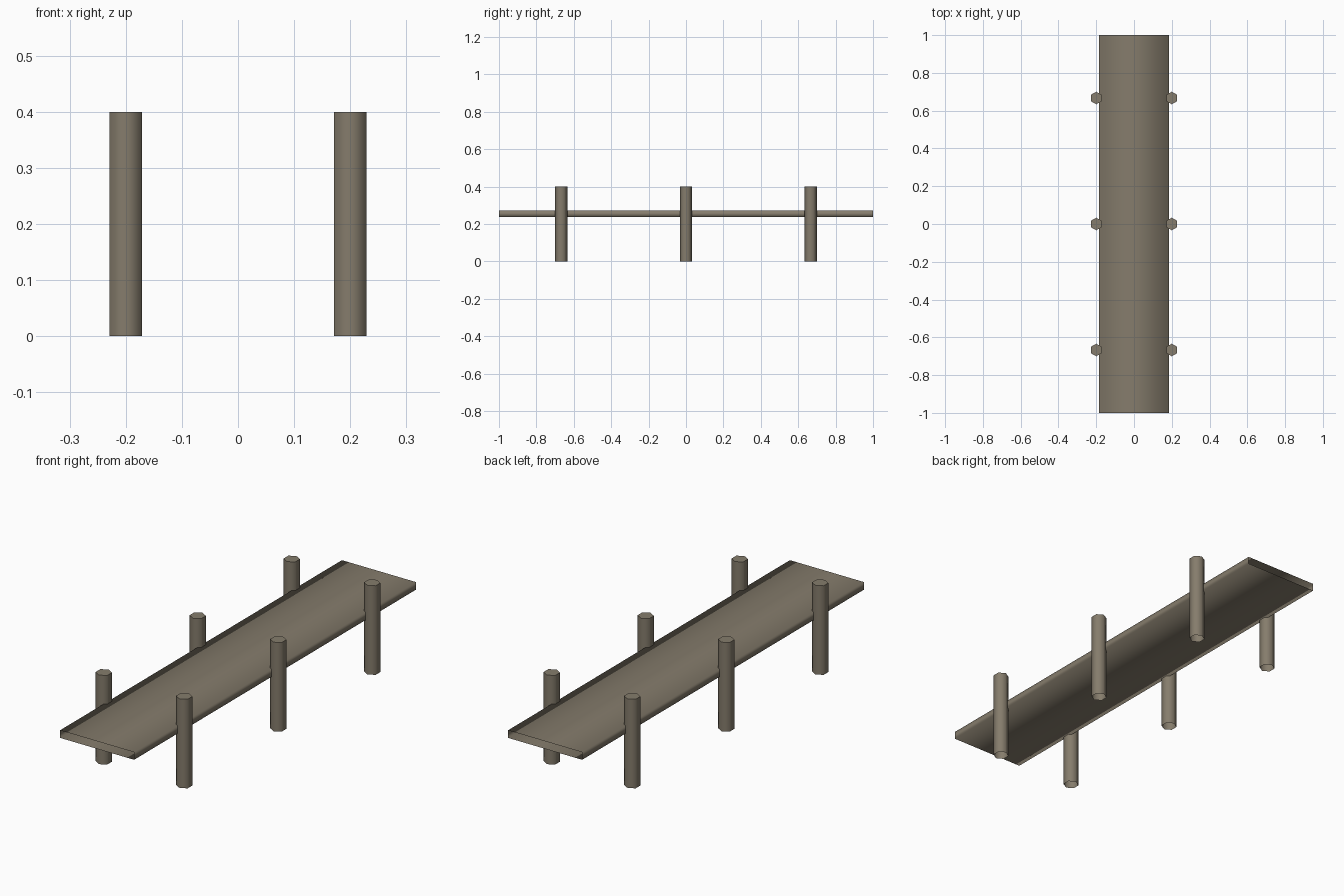
import bpy, bmesh, math

if "Cube" in bpy.data.objects:
    bpy.data.objects.remove(bpy.data.objects["Cube"])

# One weathered wood colour for everything
wood = bpy.data.materials.new("weathered_wood")
wood.diffuse_color = (0.235, 0.202, 0.150, 1)
wood.use_nodes = True
wood.node_tree.nodes["Principled BSDF"].inputs["Base Color"].default_value = wood.diffuse_color


def finish(bm, name):
    bmesh.ops.recalc_face_normals(bm, faces=bm.faces)
    mesh = bpy.data.meshes.new(name)
    bm.to_mesh(mesh)
    bm.free()
    mesh.materials.append(wood)
    obj = bpy.data.objects.new(name, mesh)
    bpy.context.collection.objects.link(obj)
    return obj


def tube(bm, start_ring, end_ring):
    """Open smooth tube between two rings of points."""
    a = [bm.verts.new(p) for p in start_ring]
    b = [bm.verts.new(p) for p in end_ring]
    n = len(a)
    for i in range(n):
        j = (i + 1) % n
        bm.faces.new((a[i], a[j], b[j], b[i])).smooth = True
    return b


# Deck: flat box section with open ends, soft shaded round its section
W, Z0, Z1 = 0.184, 0.237, 0.271
section = [(-W, Z0), (W, Z0), (W, Z1), (-W, Z1)]
bm = bmesh.new()
tube(bm, [(x, -1, z) for x, z in section], [(x, 1, z) for x, z in section])
finish(bm, "deck")

# Posts: six-sided, capped on top, open underneath
R, H = 0.0333, 0.4


def post(name, x, y):
    ring = [(R * math.cos(math.radians(30 + 60 * i)),
             R * math.sin(math.radians(30 + 60 * i))) for i in range(6)]
    bm = bmesh.new()
    tube(bm, [(px, py, 0) for px, py in ring], [(px, py, H) for px, py in ring])
    # separate cap ring keeps the top edge sharp
    cap = bm.faces.new([bm.verts.new((px, py, H)) for px, py in ring])
    cap.normal_update()
    obj = finish(bm, name)
    # make sure the cap faces up
    for p in obj.data.polygons:
        if len(p.vertices) == 6 and p.normal.z < 0:
            p.flip()
    obj.location = (x, y, 0)


for side, x in (("left", -0.2), ("right", 0.2)):
    for place, y in (("front", -0.667), ("middle", 0), ("back", 0.667)):
        post(f"{place}_{side}_post", x, y)
